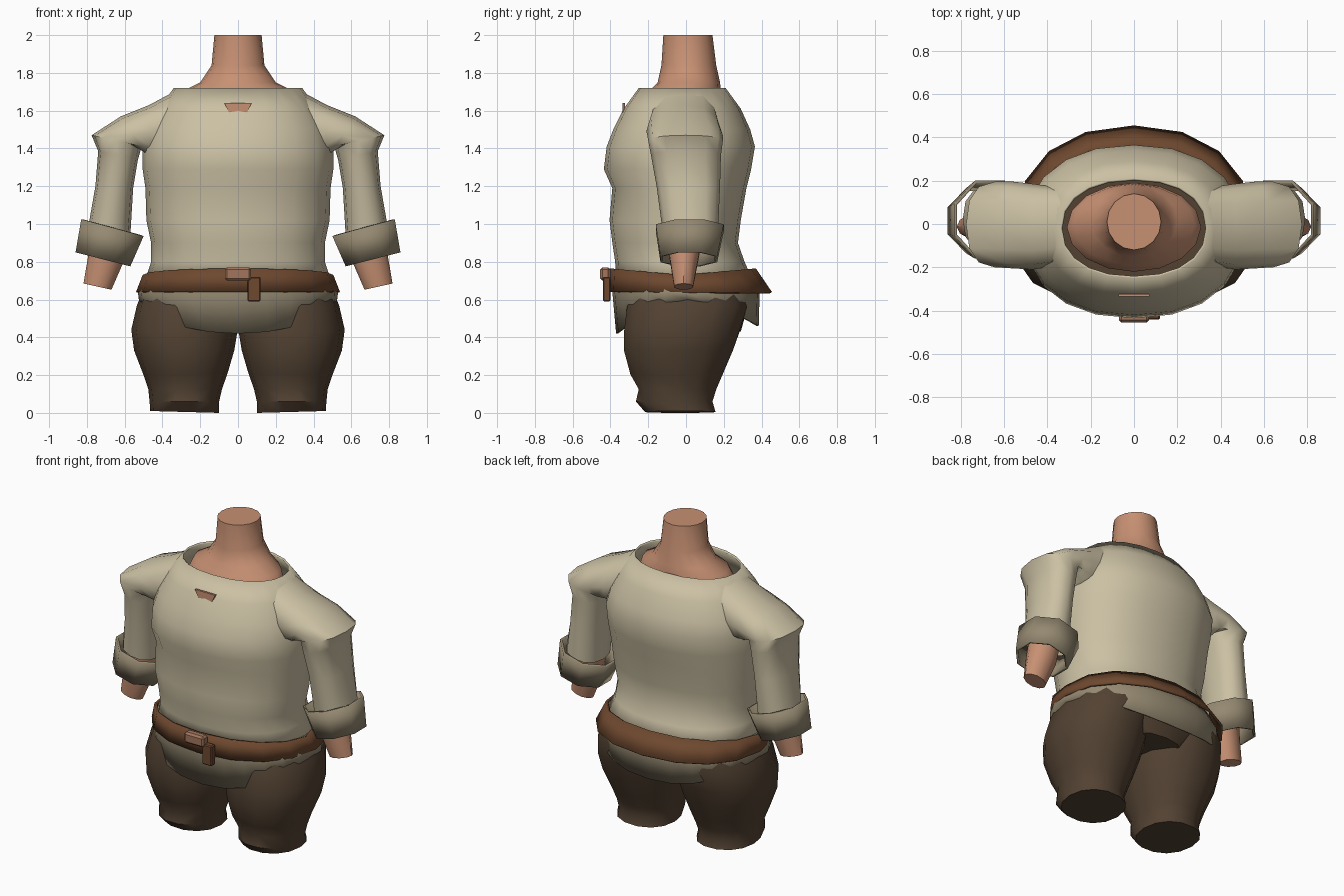
import bpy, bmesh, math

cube = bpy.data.objects.get("Cube")
if cube:
    bpy.data.objects.remove(cube, do_unlink=True)


def material(name, r, g, b):
    m = bpy.data.materials.new(name)
    m.use_nodes = True
    m.diffuse_color = (r, g, b, 1)
    bsdf = next(n for n in m.node_tree.nodes if n.type == 'BSDF_PRINCIPLED')
    bsdf.inputs["Base Color"].default_value = (r, g, b, 1)
    bsdf.inputs["Roughness"].default_value = 0.9
    return m


LINEN = material("cream linen", .60, .53, .37)
TRIM = material("olive trim", .30, .25, .165)
SKIN = material("skin", .57, .28, .17)
LEATHER = material("belt leather", .155, .065, .028)
CLOTH = material("dark brown cloth", .085, .054, .032)
BUCKLE = material("buckle copper", .36, .18, .11)


def finish(name, bm, mat, thickness=0, angle=40):
    bmesh.ops.recalc_face_normals(bm, faces=bm.faces)
    mesh = bpy.data.meshes.new(name)
    bm.to_mesh(mesh)
    bm.free()
    mesh.materials.append(mat)
    ob = bpy.data.objects.new(name, mesh)
    bpy.context.collection.objects.link(ob)
    if thickness:
        s = ob.modifiers.new("shell", 'SOLIDIFY')
        s.thickness = thickness
        s.offset = -1
    for o in bpy.context.selected_objects:
        o.select_set(False)
    ob.select_set(True)
    bpy.context.view_layer.objects.active = ob
    bpy.ops.object.shade_smooth_by_angle(angle=math.radians(angle))
    return ob


def loft(name, rings, mat, sides=16, power=1, caps=(False, False), side=1,
         drop=None, phase=0, **kw):
    """Each ring: outer (x, z), inner (x, z), front y, back y."""
    bm = bmesh.new()
    loops = []
    fit = 1 / math.cos(phase)
    for i, (xa, za, xb, zb, y0, y1) in enumerate(rings):
        loop = []
        for k in range(sides):
            t = 2 * math.pi * k / sides + phase
            c, s = math.cos(t) * fit, math.sin(t) * fit
            c = math.copysign(abs(c) ** power, c)
            s = math.copysign(abs(s) ** power, s)
            x = (xa + xb) / 2 + c * (xa - xb) / 2
            z = (za + zb) / 2 + c * (za - zb) / 2
            y = (y0 + y1) / 2 + s * (y1 - y0) / 2
            if drop:
                z += drop(i, s)
            loop.append(bm.verts.new((x * side, y, z)))
        loops.append(loop)
    for a, b in zip(loops, loops[1:]):
        for k in range(sides):
            n = (k + 1) % sides
            bm.faces.new((a[k], a[n], b[n], b[k]))
    if caps[0]:
        bm.faces.new(loops[0])
    if caps[1]:
        bm.faces.new(loops[-1])
    return finish(name, bm, mat, **kw)


def level(rows):
    """Symmetric horizontal rings from half width, height, front y, back y."""
    return [(x, z, -x, z, y0, y1) for x, z, y0, y1 in rows]


def box(name, x0, x1, y0, y1, z0, z1, mat, taper=1, bevel=0.006):
    bm = bmesh.new()
    bmesh.ops.create_cube(bm, size=1)
    for v in bm.verts:
        k = taper if v.co.z < 0 else 1
        v.co = ((x0 + x1) / 2 + v.co.x * (x1 - x0) * k,
                (y0 + y1) / 2 + v.co.y * (y1 - y0),
                (z0 + z1) / 2 + v.co.z * (z1 - z0))
    if bevel:
        bmesh.ops.bevel(bm, geom=bm.edges[:], offset=bevel, segments=1, affect='EDGES')
    return finish(name, bm, mat, angle=30)


# Neck and upper chest
loft("neck", level([
    (.125, 2.0, -.12, .14), (.14, 1.84, -.13, .16), (.2, 1.75, -.15, .18),
    (.28, 1.71, -.19, .185), (.31, 1.64, -.22, .19)]), SKIN, caps=(True, False))

# Shirt body
loft("shirt_body", level([
    (.34, 1.72, -.25, .21), (.42, 1.61, -.33, .29), (.48, 1.5, -.385, .34),
    (.505, 1.41, -.42, .365), (.505, 1.29, -.435, .345), (.49, 1.19, -.39, .32),
    (.485, 1.02, -.405, .29), (.46, .9, -.39, .275), (.46, .8, -.375, .31),
    (.49, .71, -.37, .35)]), LINEN, sides=20, power=.9, thickness=.012)


# Shirt hem, lower at the front and back than at the hips
def hem_drop(i, s):
    return -(.18 if s < 0 else .14) * abs(s) ** 1.6 if i == 2 else 0


loft("shirt_hem", level([
    (.49, .73, -.37, .35), (.53, .64, -.39, .39), (.525, .60, -.37, .385)]),
    TRIM, sides=24, power=.9, drop=hem_drop, thickness=.012)

# Belt, flaring away from the back
loft("belt", level([(.505, .73, -.405, .37), (.54, .64, -.415, .455)]),
     LEATHER, sides=16, power=.92, thickness=.015,
     drop=lambda i, s: .035 * abs(s) if i == 0 else 0)
box("belt_buckle", -.07, .07, -.455, -.40, .70, .77, BUCKLE, bevel=.012)
box("belt_tail", .05, .12, -.44, -.40, .59, .72, LEATHER)

# Small patch of skin at the neckline
box("neckline_patch", -.072, .072, -.335, -.322, 1.545, 1.64, SKIN, taper=.36, bevel=0)

# Pelvis between the legs
loft("pelvis", level([(.45, .66, -.31, .31), (.38, .54, -.33, .32), (.2, .43, -.31, .29)]),
     CLOTH, power=.7, caps=(True, True))

for label, side in (("left", 1), ("right", -1)):
    # Sleeve with a pointed shoulder
    loft(label + "_sleeve", [
        (.34, 1.70, .36, 1.34, -.19, .17), (.47, 1.63, .46, 1.35, -.21, .185),
        (.62, 1.57, .49, 1.37, -.205, .195), (.775, 1.47, .51, 1.41, -.2, .195),
        (.74, 1.385, .53, 1.34, -.185, .185), (.755, 1.2, .555, 1.19, -.155, .18),
        (.79, 1.0, .57, .94, -.125, .17)],
        LINEN, sides=12, power=.85, side=side, angle=45)
    # Turned-up cuff
    loft(label + "_cuff", [
        (.83, 1.025, .5, .935, -.16, .2), (.86, .85, .57, .776, -.135, .165)],
        TRIM, sides=8, phase=math.pi / 8, side=side, thickness=.015)
    # Forearm stump
    loft(label + "_forearm", [
        (.76, 1.0, .59, .95, -.1, .1), (.79, .85, .61, .79, -.09, .07),
        (.818, .685, .67, .652, -.065, .04)],
        SKIN, sides=10, side=side, caps=(False, True))
    # Trouser leg
    loft(label + "_leg", [
        (.50, .65, .02, .62, -.29, .31), (.535, .57, .005, .54, -.32, .33),
        (.565, .44, .005, .42, -.335, .29), (.55, .33, .02, .33, -.335, .255),
        (.5, .2, .055, .21, -.3, .2), (.475, .125, .085, .125, -.255, .165),
        (.468, .06, .1, .06, -.27, .145), (.465, .01, .1, .0, -.22, .16)],
        CLOTH, sides=14, power=.92, side=side, caps=(False, True))
